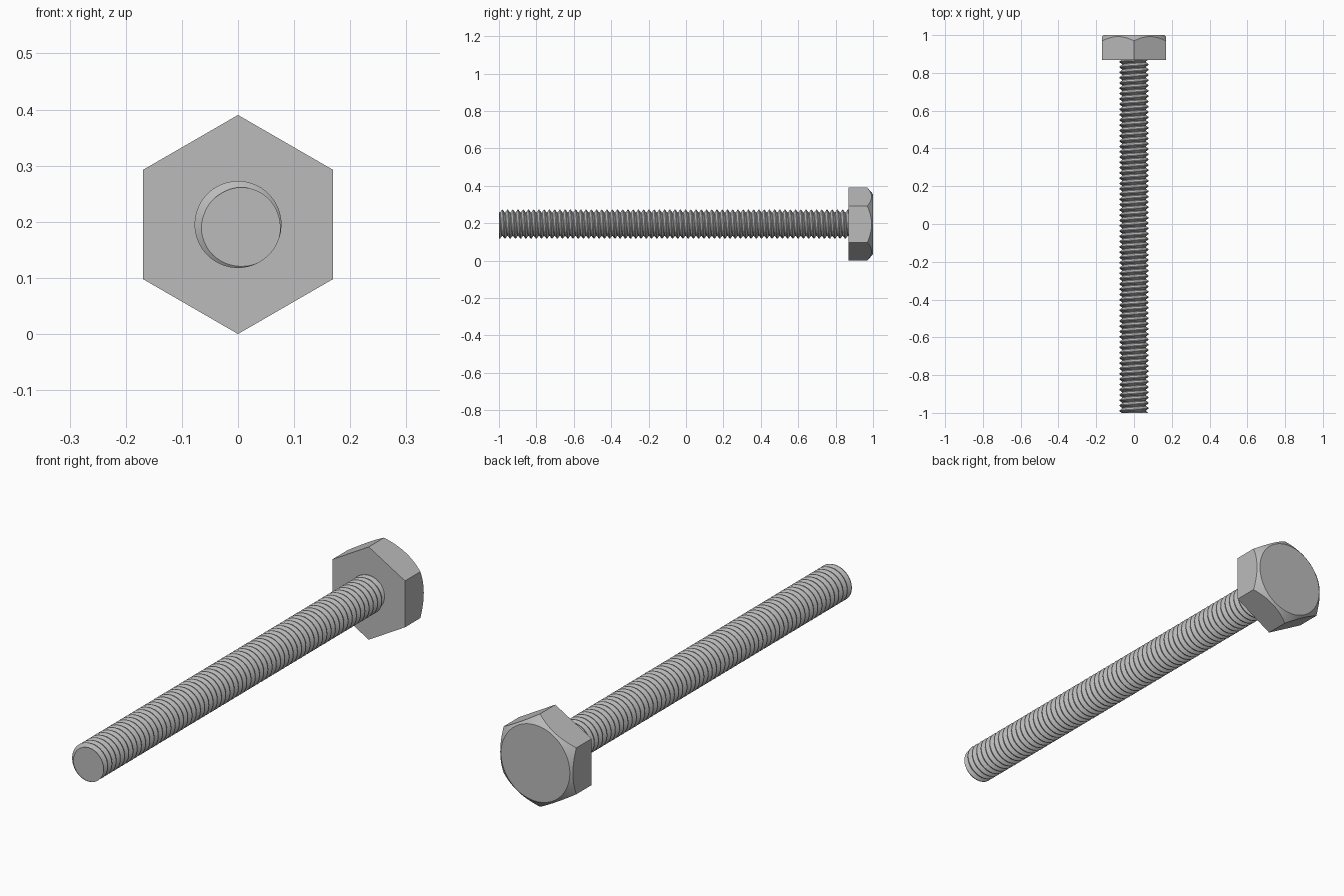
import bpy
import bmesh
from math import sin, cos, tau, radians, pi

if "Cube" in bpy.data.objects:
    bpy.data.objects.remove(bpy.data.objects["Cube"])

FLAT = 0.169                      # half the width across the flats
AXIS_Z = FLAT / cos(pi / 6)       # bolt axis height, lower corner on the ground
HEAD_Y = 0.868                    # underside of the head
MAJOR, MINOR, PITCH = 0.0775, 0.063, 0.028

steel = bpy.data.materials.new("steel_grey")
steel.use_nodes = True
grey = (0.5, 0.5, 0.5, 1)
steel.diffuse_color = grey
steel.node_tree.nodes["Principled BSDF"].inputs["Base Color"].default_value = grey


def around(r, a, y):
    """Point at radius r, turned by a from straight up about the bolt axis."""
    return (r * sin(a), y, AXIS_Z + r * cos(a))


def finish(name, bm):
    bmesh.ops.recalc_face_normals(bm, faces=bm.faces)
    mesh = bpy.data.meshes.new(name)
    bm.to_mesh(mesh)
    bm.free()
    mesh.materials.append(steel)
    ob = bpy.data.objects.new(name, mesh)
    bpy.context.collection.objects.link(ob)
    bpy.ops.object.select_all(action="DESELECT")
    ob.select_set(True)
    bpy.context.view_layer.objects.active = ob
    bpy.ops.object.shade_smooth_by_angle(angle=radians(25))


# Hexagonal head with a conical chamfer on its outer end
bm = bmesh.new()
N, FACE_R, SLOPE = 96, 0.16, 0.86
rings = [[], [], []]
for i in range(N):
    a = tau * i / N
    r = FLAT / cos(a % (tau / 6) - pi / 6)
    shape = [(r, HEAD_Y), (r, 1 - (r - FACE_R) * SLOPE), (FACE_R, 1)]
    for ring, (radius, y) in zip(rings, shape):
        ring.append(bm.verts.new(around(radius, a, y)))
for low, high in zip(rings, rings[1:]):
    for i in range(N):
        j = (i + 1) % N
        bm.faces.new((low[i], low[j], high[j], high[i]))
bm.faces.new(rings[0])
bm.faces.new(rings[-1])
finish("hex_head", bm)

# Threaded shank: one tooth profile swept along a helix, trimmed at both ends
bm = bmesh.new()
SEG = 48
tooth = [(-0.06, MAJOR), (0.06, MAJOR), (0.44, MINOR), (0.56, MINOR)]
START, END = -1.0, HEAD_Y + 0.01
turns = int((END - START) / PITCH) + 4
phase = radians(130)
rows = []
for i in range(turns * SEG + 1):
    t = i / SEG
    y = START + (t - 2) * PITCH
    rows.append([bm.verts.new(around(r, phase + t * tau, y + f * PITCH)) for f, r in tooth])
for i in range(len(rows) - 1):
    a, b = rows[i], rows[i + 1]
    for k in range(3):
        bm.faces.new((a[k], a[k + 1], b[k + 1], b[k]))
    if i + SEG + 1 < len(rows):
        c, d = rows[i + SEG], rows[i + SEG + 1]
        bm.faces.new((a[3], c[0], d[0], b[3]))
for y, side in ((START, -1), (END, 1)):
    bmesh.ops.bisect_plane(bm, geom=bm.verts[:] + bm.edges[:] + bm.faces[:], dist=1e-6,
                           plane_co=(0, y, 0), plane_no=(0, side, 0), clear_outer=True)
    rim = [e for e in bm.edges if e.is_boundary and all(abs(v.co.y - y) < 1e-4 for v in e.verts)]
    bmesh.ops.holes_fill(bm, edges=rim, sides=0)
finish("threaded_shank", bm)
